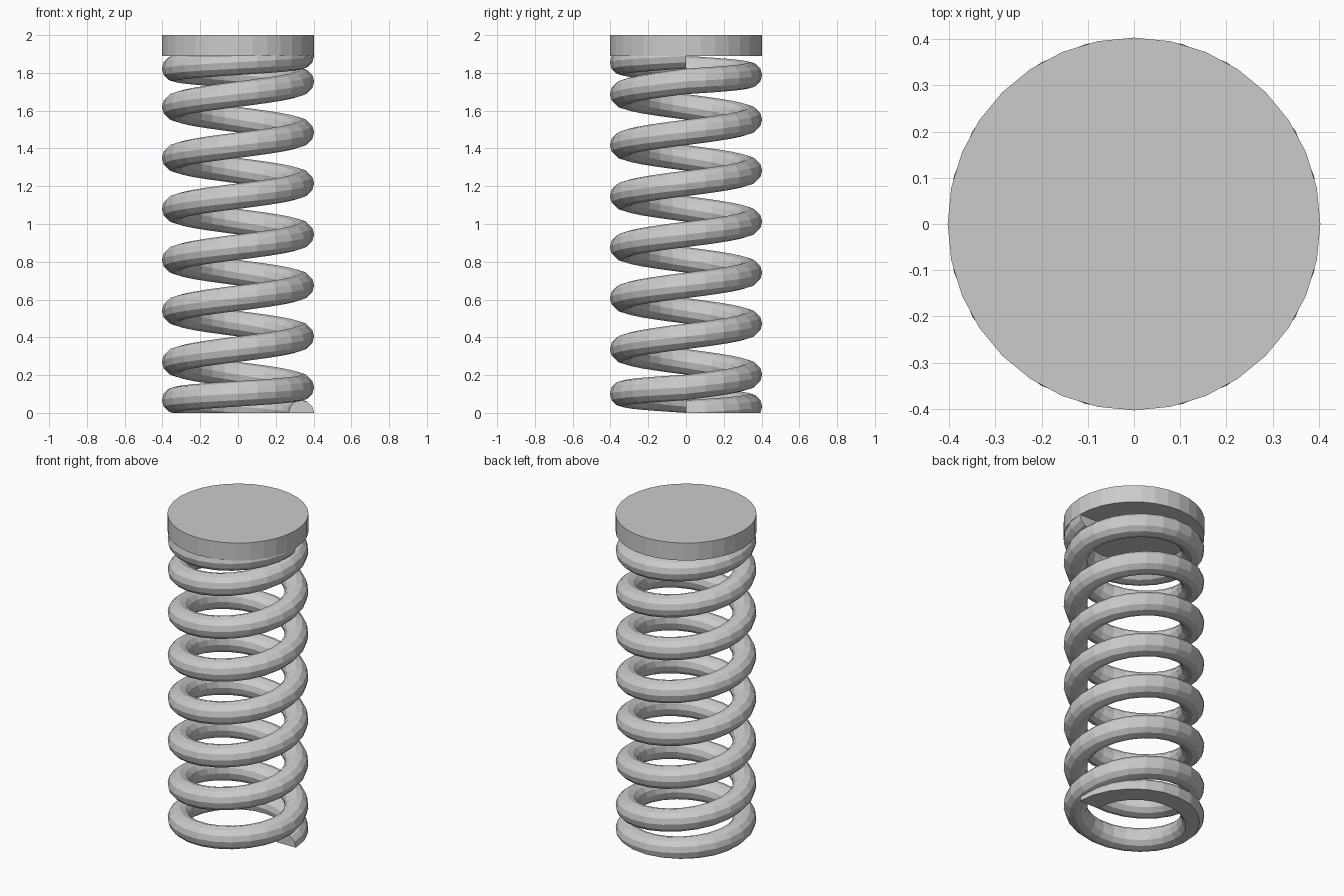
import bpy
import bmesh
from math import sin, cos, pi

if "Cube" in bpy.data.objects:
    bpy.data.objects.remove(bpy.data.objects["Cube"], do_unlink=True)

PLATE_BOTTOM, TOP = 1.89, 2.0
OUTER = 0.403
WIRE = 0.0675              # wire radius
COIL = OUTER - WIRE        # radius of the coil centreline
STEPS, SIDES = 24, 12      # segments per turn, sides of the wire
ACTIVE_TURNS = 6
PITCH = PLATE_BOTTOM / (ACTIVE_TURNS + 1)

steel = bpy.data.materials.new("steel grey")
steel.use_nodes = True
colour = (0.6, 0.6, 0.6, 1)
steel.diffuse_color = colour
steel.node_tree.nodes["Principled BSDF"].inputs["Base Color"].default_value = colour


def make_object(name, bm):
    bmesh.ops.recalc_face_normals(bm, faces=bm.faces)
    mesh = bpy.data.meshes.new(name)
    bm.to_mesh(mesh)
    bm.free()
    mesh.materials.append(steel)
    obj = bpy.data.objects.new(name, mesh)
    bpy.context.collection.objects.link(obj)
    return obj


def helix_height(turn):
    """Closed end turns rise at half the pitch of the active turns."""
    last = ACTIVE_TURNS + 1
    active = min(max(turn - 1, 0), ACTIVE_TURNS)
    closed = min(turn, 1) + max(turn - last, 0)
    return PITCH * (active + closed / 2)


def grind_flat(bm, z, direction):
    """Cut the coil level at height z and close the cut."""
    cut = bmesh.ops.bisect_plane(
        bm, geom=bm.verts[:] + bm.edges[:] + bm.faces[:], dist=1e-5,
        plane_co=(0, 0, z), plane_no=(0, 0, direction), clear_outer=True)
    edges = [e for e in cut["geom_cut"]
             if isinstance(e, bmesh.types.BMEdge) and e.is_boundary]
    bmesh.ops.edgeloop_fill(bm, edges=edges)


# Coil spring: a round wire swept along the helix, ground flat at both ends
bm = bmesh.new()
rings = []
for i in range((ACTIVE_TURNS + 2) * STEPS + 1):
    angle = 2 * pi * i / STEPS
    height = helix_height(i / STEPS)
    ring = []
    for j in range(SIDES):
        a = 2 * pi * j / SIDES
        r = COIL + WIRE * cos(a)
        ring.append(bm.verts.new((r * cos(angle), r * sin(angle), height + WIRE * sin(a))))
    rings.append(ring)
for low, high in zip(rings, rings[1:]):
    for j in range(SIDES):
        k = (j + 1) % SIDES
        bm.faces.new((low[j], high[j], high[k], low[k]))
bm.faces.new(rings[0])
bm.faces.new(rings[-1])
grind_flat(bm, 0, -1)
grind_flat(bm, PLATE_BOTTOM, 1)
make_object("coil_spring", bm)

# Top plate: a flat disc resting on the coil
bm = bmesh.new()
bmesh.ops.create_cone(bm, cap_ends=True, segments=32, radius1=OUTER, radius2=OUTER,
                      depth=TOP - PLATE_BOTTOM)
plate = make_object("top_plate", bm)
plate.location.z = (TOP + PLATE_BOTTOM) / 2
